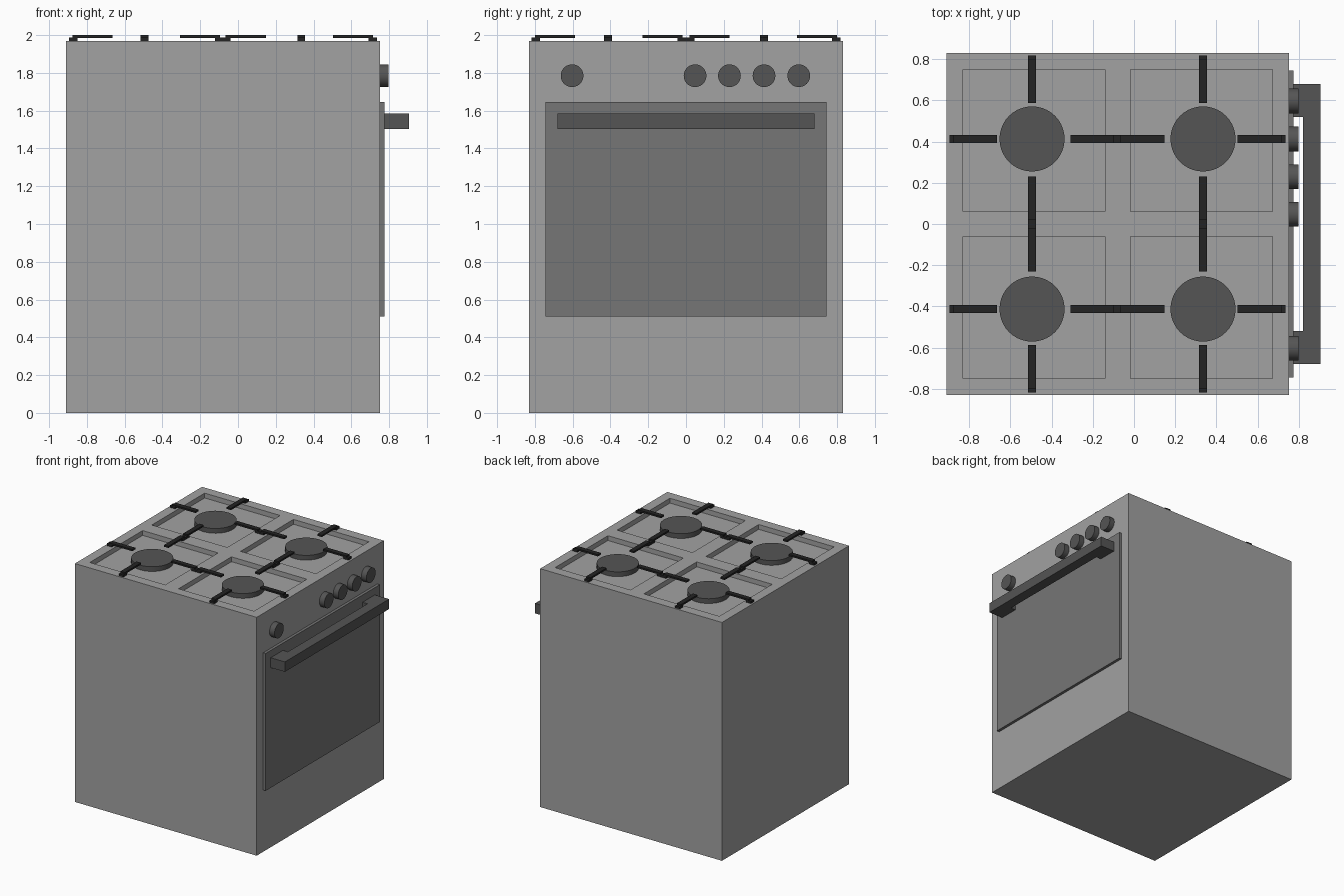
import bpy, bmesh, math
from mathutils import Vector

if "Cube" in bpy.data.objects:
    bpy.data.objects.remove(bpy.data.objects["Cube"])


def mat(name, v):
    m = bpy.data.materials.new(name)
    m.diffuse_color = (v, v, v, 1)
    m.use_nodes = True
    m.node_tree.nodes["Principled BSDF"].inputs["Base Color"].default_value = m.diffuse_color
    return m


BODY = mat("body_grey", 0.36)
DOOR = mat("door_grey", 0.18)
DARK = mat("dark_grey", 0.09)
IRON = mat("iron_black", 0.017)


def finish(name, bm, material, smooth=False):
    bmesh.ops.recalc_face_normals(bm, faces=bm.faces)
    me = bpy.data.meshes.new(name)
    bm.to_mesh(me)
    bm.free()
    me.materials.append(material)
    ob = bpy.data.objects.new(name, me)
    bpy.context.collection.objects.link(ob)
    if smooth:
        bpy.ops.object.select_all(action='DESELECT')
        ob.select_set(True)
        bpy.context.view_layer.objects.active = ob
        bpy.ops.object.shade_smooth_by_angle(angle=math.radians(40))
    return ob


def add_box(bm, lo, hi):
    verts = bmesh.ops.create_cube(bm, size=1)["verts"]
    for v in verts:
        v.co = Vector([hi[i] if v.co[i] > 0 else lo[i] for i in range(3)])


def box(name, lo, hi, material):
    bm = bmesh.new()
    add_box(bm, lo, hi)
    return finish(name, bm, material)


def cylinder(name, radius, depth, loc, material, along_x=False):
    bm = bmesh.new()
    bmesh.ops.create_cone(bm, cap_ends=True, segments=40, radius1=radius,
                          radius2=radius, depth=depth)
    ob = finish(name, bm, material, True)
    ob.location = loc
    if along_x:
        ob.rotation_euler.y = math.pi / 2
    return ob


TOP, FLOOR = 1.97, 1.93
BX, BY = (-0.495, 0.335), (-0.413, 0.413)   # burner centres
WX = [(-0.83, -0.14), (-0.018, 0.672)]      # recess extents
WY = [(-0.75, -0.06), (0.06, 0.75)]

# Body with four sunken wells in the hob
bm = bmesh.new()
add_box(bm, (-0.91, -0.83, 0), (0.752, 0.83, TOP))
for axis, spans in ((0, WX), (1, WY)):
    for c in [c for s in spans for c in s]:
        co, no = Vector(), Vector()
        co[axis], no[axis] = c, 1
        bmesh.ops.bisect_plane(bm, geom=bm.verts[:] + bm.edges[:] + bm.faces[:],
                               plane_co=co, plane_no=no)


def in_well(f):
    c = f.calc_center_median()
    return (c.z > TOP - 0.001 and any(a < c.x < b for a, b in WX)
            and any(a < c.y < b for a, b in WY))


bm.normal_update()
bmesh.ops.inset_individual(bm, faces=[f for f in bm.faces if in_well(f)],
                           thickness=0, depth=FLOOR - TOP)
finish("body", bm, BODY)

# Burners and their four-armed pan supports
for i, cx in enumerate(BX):
    for j, cy in enumerate(BY):
        cylinder(f"burner_{i}{j}", 0.158, TOP - FLOOR,
                 (cx, cy, (TOP + FLOOR) / 2 - 0.001), DARK)
        bm = bmesh.new()
        gx = cx - 0.01 if cx > 0 else cx + 0.009   # support sits slightly inward
        gy = cy * 0.99
        for s in (-1, 1):
            # (inner, outer, low z, high z) of the bar and of its foot
            for a, b, z0, z1 in ((0.178, 0.39, 1.986, 2.0), (0.365, 0.41, TOP, 1.988)):
                x0, x1 = sorted((gx + s * a, gx + s * b))
                add_box(bm, (x0, cy - 0.02, z0), (x1, cy + 0.02, z1))
                y0, y1 = sorted((gy + s * a, gy + s * b))
                add_box(bm, (cx - 0.02, y0, z0), (cx + 0.02, y1, z1))
        finish(f"pan_support_{i}{j}", bm, IRON)

# Oven door
box("oven_door", (0.752, -0.745, 0.51), (0.775, 0.745, 1.645), DOOR)

# Door handle: a U-shaped profile seen from above, extruded upward
bm = bmesh.new()
outline = [(0.77, 0.68), (0.905, 0.68), (0.905, -0.68), (0.77, -0.68),
           (0.77, -0.52), (0.82, -0.52), (0.82, 0.52), (0.77, 0.52)]
face = bm.faces.new([bm.verts.new((x, y, 1.503)) for x, y in outline])
ext = bmesh.ops.extrude_face_region(bm, geom=[face])["geom"]
bmesh.ops.translate(bm, vec=(0, 0, 0.082),
                    verts=[g for g in ext if isinstance(g, bmesh.types.BMVert)])
finish("door_handle", bm, DARK)

# Control knobs
for k, y in enumerate((-0.603, 0.048, 0.23, 0.413, 0.597)):
    cylinder(f"knob_{k}", 0.06, 0.046, (0.775, y, 1.785), DARK, True)
